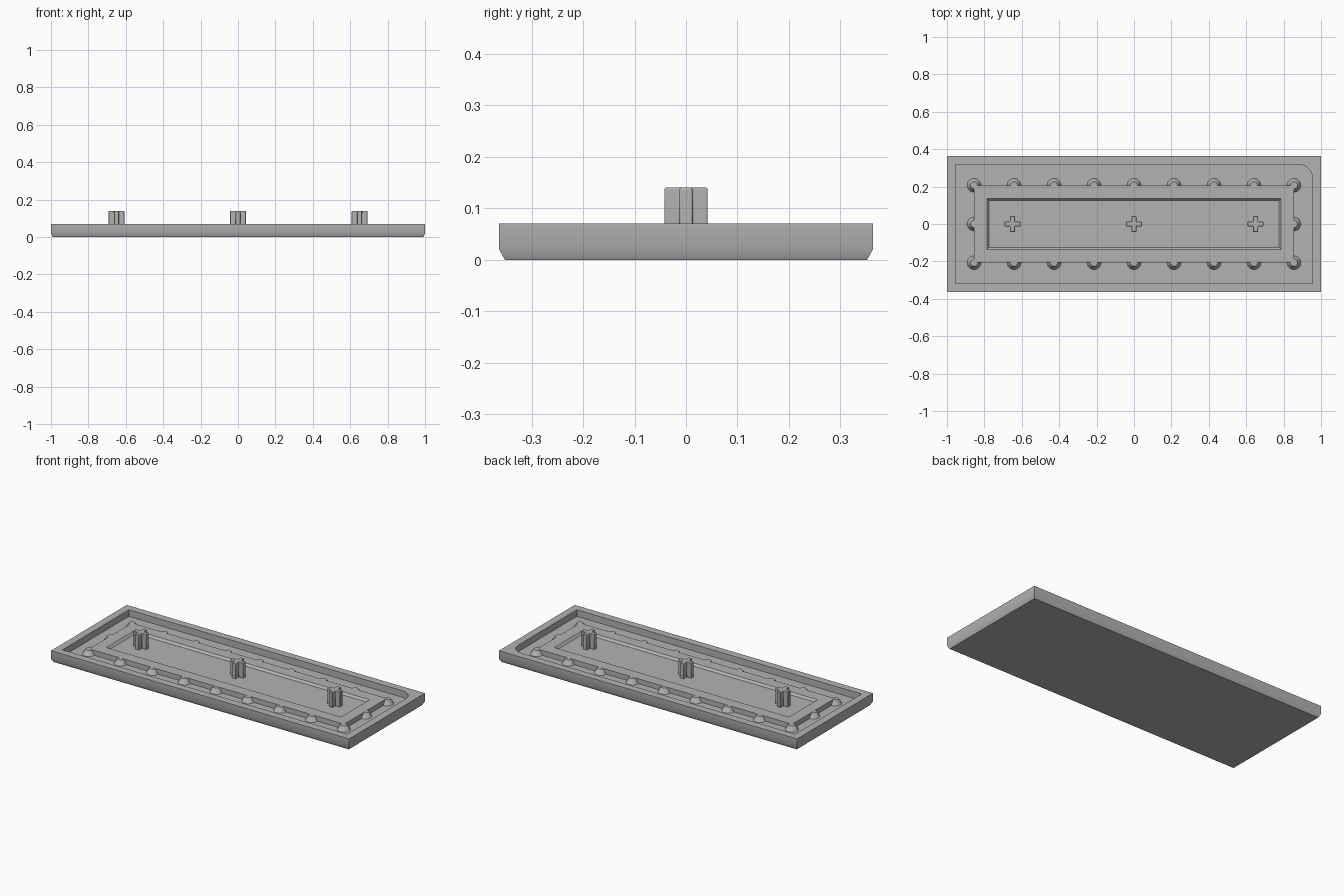
import bpy, bmesh
from math import sin, cos, pi, radians

if "Cube" in bpy.data.objects:
    bpy.data.objects.remove(bpy.data.objects["Cube"], do_unlink=True)

grey = bpy.data.materials.new("plain grey")
grey.use_nodes = True
color = (0.45, 0.45, 0.45, 1)
grey.diffuse_color = color
grey.node_tree.nodes["Principled BSDF"].inputs["Base Color"].default_value = color


def rect(hx, hy):
    return [(-hx, -hy), (hx, -hy), (hx, hy), (-hx, hy)]


def circle(r, n=24):
    return [(r * cos(2 * pi * i / n), r * sin(2 * pi * i / n)) for i in range(n)]


def loft(bm, rings):
    """Join (outline, z) rings with quads and return the vertex rings."""
    loops = [[bm.verts.new((x, y, z)) for x, y in pts] for pts, z in rings]
    for a, b in zip(loops, loops[1:]):
        for i in range(len(a)):
            j = (i + 1) % len(a)
            bm.faces.new((a[i], a[j], b[j], b[i]))
    return loops


def finish(name, bm, location=(0, 0, 0), bevel=0):
    bmesh.ops.recalc_face_normals(bm, faces=bm.faces)
    mesh = bpy.data.meshes.new(name)
    bm.to_mesh(mesh)
    bm.free()
    mesh.materials.append(grey)
    obj = bpy.data.objects.new(name, mesh)
    obj.location = location
    bpy.context.collection.objects.link(obj)
    bpy.ops.object.select_all(action='DESELECT')
    obj.select_set(True)
    bpy.context.view_layer.objects.active = obj
    bpy.ops.object.shade_smooth_by_angle(angle=radians(35))
    if bevel:
        mod = obj.modifiers.new("soft_edges", 'BEVEL')
        mod.width = bevel
        mod.segments = 2
    return obj


def solid(name, rings, location=(0, 0, 0), bevel=0):
    bm = bmesh.new()
    loops = loft(bm, rings)
    bm.faces.new(loops[0])
    bm.faces.new(loops[-1])
    return finish(name, bm, location, bevel)


FLOOR, DECK, RIM = 0.03, 0.06, 0.07

# Tray: chamfered base, raised rim, one rounded inner corner
hx, hy, r = 0.955, 0.318, 0.075
corner = [(hx - r + r * cos(a), hy - r + r * sin(a))
          for a in (pi / 2 * i / 10 for i in range(11))]
inner = rect(hx, hy)[:2] + corner + rect(hx, hy)[3:]
bm = bmesh.new()
shell = loft(bm, [(rect(0.99, 0.352), 0), (rect(1, 0.363), 0.02), (rect(1, 0.363), RIM)])
bm.faces.new(shell[0])
well = loft(bm, [(inner, RIM), (inner, FLOOR)])
bm.faces.new(well[-1])
rim_edges = [bm.edges.get((loop[i - 1], loop[i]))
             for loop in (shell[-1], well[0]) for i in range(len(loop))]
bmesh.ops.triangle_fill(bm, use_beauty=True, edges=rim_edges)
finish("tray", bm)

# Raised deck with a shallow sloped recess
solid("deck", [(rect(0.855, 0.205), FLOOR - 0.005), (rect(0.855, 0.205), DECK),
               (rect(0.787, 0.137), DECK), (rect(0.775, 0.125), 0.047)])

# Tapered studs around the deck edge
spots = [(0.855 * i / 4, y) for i in range(-4, 5) for y in (-0.207, 0.207)]
spots += [(-0.855, 0), (0.855, 0)]
for n, (x, y) in enumerate(spots):
    solid(f"stud_{n + 1}", [(circle(0.038), FLOOR - 0.002), (circle(0.019), DECK - 0.0005)],
          (x, y, 0))

# Three cross-shaped posts
a, b = 0.042, 0.0125
quarter = [(a, -b), (a, b), (b, b)]
cross = []
for turn in range(4):
    cross += quarter
    quarter = [(-y, x) for x, y in quarter]
for name, x in (("right", -0.65), ("middle", 0), ("left", 0.65)):
    solid(f"{name}_post", [(cross, 0.042), (cross, 0.14)], (x, 0, 0), bevel=0.003)
